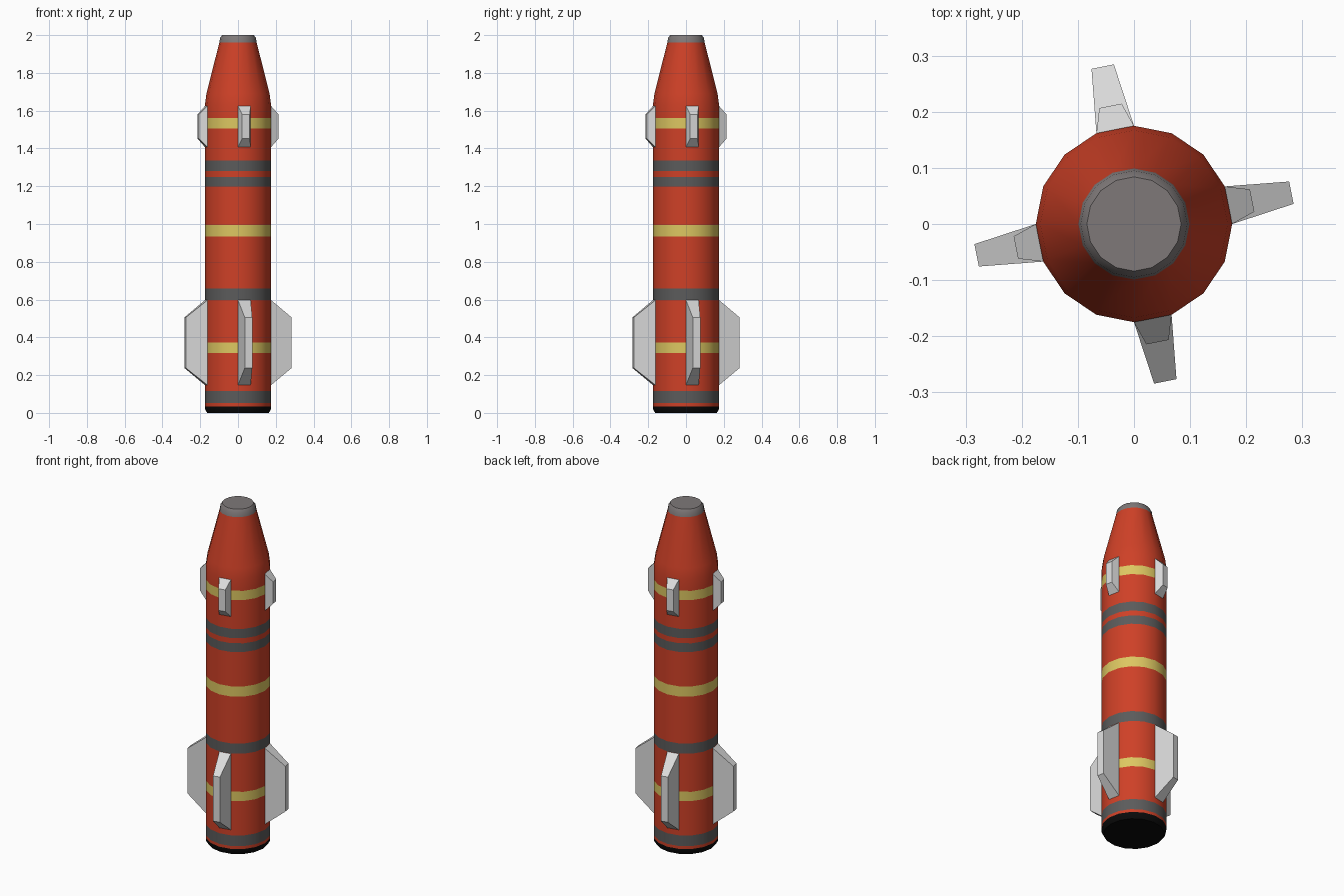
import bpy, bmesh, math

if "Cube" in bpy.data.objects:
    bpy.data.objects.remove(bpy.data.objects["Cube"])

def material(name, rgb):
    m = bpy.data.materials.new(name)
    m.diffuse_color = (*rgb, 1)
    m.use_nodes = True
    m.node_tree.nodes["Principled BSDF"].inputs["Base Color"].default_value = m.diffuse_color
    return m

RED = material("red paint", (0.62, 0.052, 0.02))
DARK = material("dark grey band", (0.105, 0.105, 0.105))
YELLOW = material("yellow band", (0.72, 0.57, 0.12))
CAP = material("warm grey cap", (0.21, 0.19, 0.19))
BLACK = material("black base", (0.003, 0.003, 0.003))
LIGHT = material("light grey fin", (0.70, 0.70, 0.70))

SIDES = 16
R = 0.175

def finish(bm, name, mats):
    bmesh.ops.recalc_face_normals(bm, faces=bm.faces)
    me = bpy.data.meshes.new(name)
    bm.to_mesh(me)
    bm.free()
    for m in mats:
        me.materials.append(m)
    ob = bpy.data.objects.new(name, me)
    bpy.context.collection.objects.link(ob)
    return ob

# Body: lathed profile (radius, z, material index of the section above)
red, dark, yellow, cap, black = range(5)
profile = [
    (0.163, 0.0, black), (0.174, 0.018, black), (R, 0.035, red),
    (R, 0.052, dark), (R, 0.115, red), (R, 0.318, yellow), (R, 0.373, red),
    (R, 0.598, dark), (R, 0.658, red), (R, 0.935, yellow), (R, 0.995, red),
    (R, 1.198, dark), (R, 1.25, red), (R, 1.28, dark), (R, 1.335, red),
    (R, 1.505, yellow), (R, 1.56, red), (R, 1.63, red), (0.167, 1.69, red),
    (0.099, 1.96, cap), (0.095, 1.985, cap), (0.084, 2.0, cap)]

bm = bmesh.new()
rings = [[bm.verts.new((r * math.cos(i * math.tau / SIDES),
                        r * math.sin(i * math.tau / SIDES), z))
          for i in range(SIDES)] for r, z, _ in profile]
for k in range(len(rings) - 1):
    lo, hi = rings[k], rings[k + 1]
    for i in range(SIDES):
        j = (i + 1) % SIDES
        bm.faces.new((lo[i], lo[j], hi[j], hi[i])).material_index = profile[k][2]
bm.faces.new(rings[0]).material_index = black
bm.faces.new(rings[-1]).material_index = cap
body = finish(bm, "rocket_body", [RED, DARK, YELLOW, CAP, BLACK])
bpy.context.view_layer.objects.active = body
body.select_set(True)
bpy.ops.object.shade_smooth_by_angle(angle=math.radians(30))

# Fins: tapered blocks, each grown from one whole body facet
def fin(name, angle, root_z, tip_z, tip_r):
    root_r = R * math.cos(math.pi / SIDES)
    root_w = R * math.sin(math.pi / SIDES)
    bm = bmesh.new()
    ends = []
    for r, w, (z0, z1) in ((root_r, root_w, root_z), (tip_r, 0.0203, tip_z)):
        ends.append([bm.verts.new((r * math.cos(angle) - y * math.sin(angle),
                                   r * math.sin(angle) + y * math.cos(angle), z))
                     for y, z in ((-w, z0), (w, z0), (w, z1), (-w, z1))])
    a, b = ends
    bm.faces.new(a)
    bm.faces.new(b)
    for i in range(4):
        j = (i + 1) % 4
        bm.faces.new((a[i], a[j], b[j], b[i]))
    finish(bm, name, [LIGHT])

for n in range(4):
    ang = math.pi / SIDES + n * math.pi / 2
    fin(f"tail_fin_{n + 1}", ang, (0.147, 0.597), (0.238, 0.505), 0.286)
    fin(f"nose_fin_{n + 1}", ang, (1.407, 1.625), (1.452, 1.58), 0.2147)
